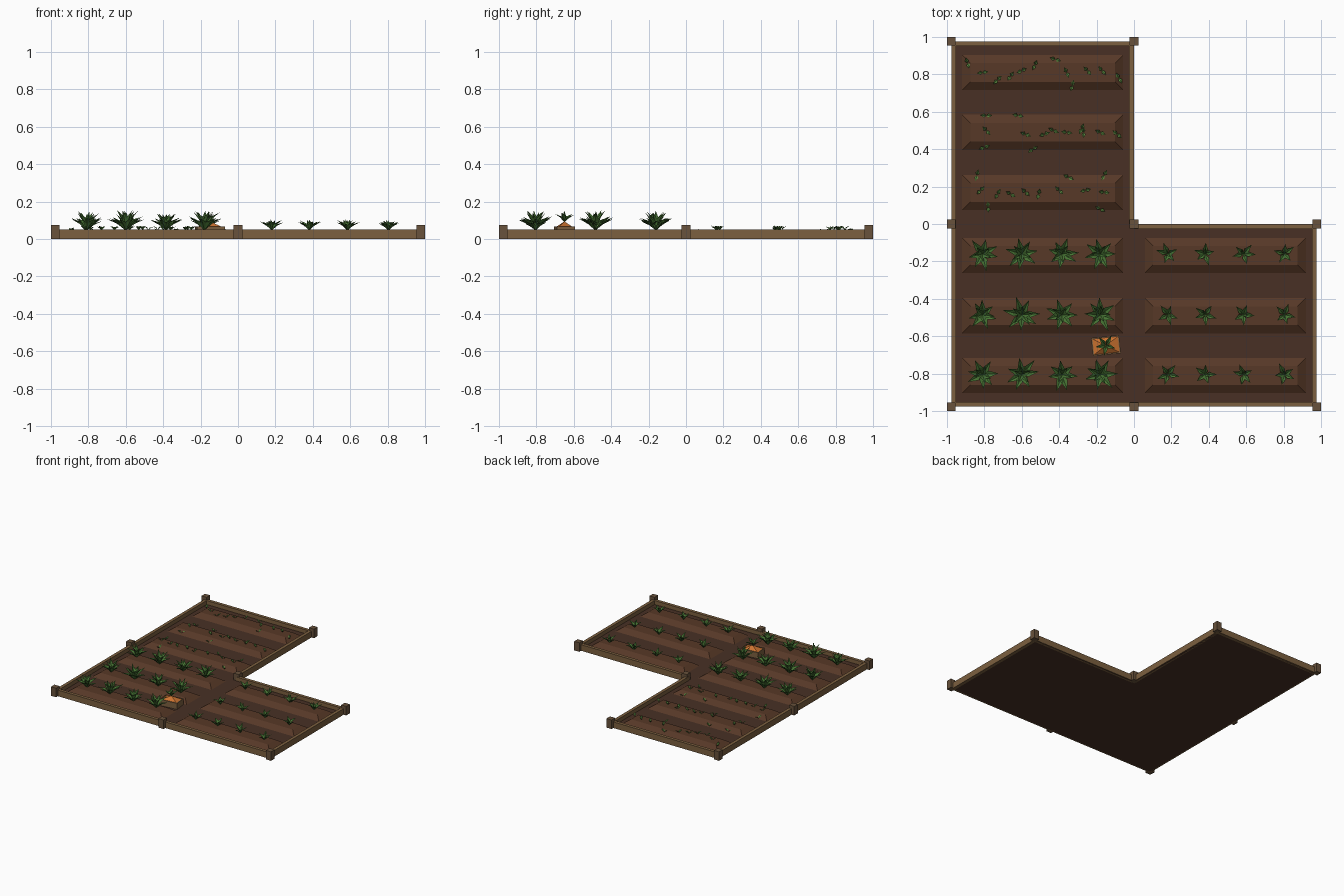
import bpy, bmesh, math, random
from mathutils import Matrix, Vector

if "Cube" in bpy.data.objects:
    bpy.data.objects.remove(bpy.data.objects["Cube"])

random.seed(4)
FLOOR, TOP = 0.018, 0.048
E = 0.977


def material(name, rgb):
    m = bpy.data.materials.new(name)
    m.diffuse_color = (*rgb, 1)
    m.use_nodes = True
    m.node_tree.nodes["Principled BSDF"].inputs["Base Color"].default_value = m.diffuse_color
    return m


WOOD = material("rail wood", (0.20, 0.115, 0.05))
POST = material("post wood", (0.14, 0.085, 0.045))
SOIL = material("soil", (0.065, 0.03, 0.018))
RIDGE = material("ridge soil", (0.095, 0.04, 0.02))
LEAF = material("leaf", (0.065, 0.18, 0.035))
SPROUT = material("sprout", (0.09, 0.22, 0.045))
ORANGE = material("orange produce", (0.60, 0.17, 0.03))


def finish(name, bm, mat):
    bmesh.ops.recalc_face_normals(bm, faces=bm.faces)
    me = bpy.data.meshes.new(name)
    bm.to_mesh(me)
    bm.free()
    me.materials.append(mat)
    ob = bpy.data.objects.new(name, me)
    bpy.context.collection.objects.link(ob)
    return ob


def add_box(bm, x0, x1, y0, y1, z0, z1, inset=0.0):
    """Box whose top face may be inset on all sides."""
    lo = [bm.verts.new(p) for p in ((x0, y0, z0), (x1, y0, z0), (x1, y1, z0), (x0, y1, z0))]
    i = inset
    hi = [bm.verts.new(p) for p in ((x0 + i, y0 + i, z1), (x1 - i, y0 + i, z1),
                                    (x1 - i, y1 - i, z1), (x0 + i, y1 - i, z1))]
    bm.faces.new(lo[::-1])
    bm.faces.new(hi)
    for k in range(4):
        n = (k + 1) % 4
        bm.faces.new((lo[k], lo[n], hi[n], hi[k]))


# L-shaped soil bed
bm = bmesh.new()
outline = [(-E, -E), (E, -E), (E, -0.005), (-0.005, -0.005), (-0.005, E), (-E, E)]
base = bm.faces.new([bm.verts.new((x * 0.99, y * 0.99, 0)) for x, y in outline])
top = bmesh.ops.extrude_face_region(bm, geom=[base])
bmesh.ops.translate(bm, vec=(0, 0, FLOOR),
                    verts=[v for v in top["geom"] if isinstance(v, bmesh.types.BMVert)])
finish("soil_bed", bm, SOIL)

# planting ridges
bm = bmesh.new()
for y in (-0.81, -0.49, -0.168, 0.168, 0.49, 0.81):
    add_box(bm, -0.925, -0.052, y - 0.1, y + 0.1, FLOOR - 0.004, TOP, 0.05)
    if y < 0:
        add_box(bm, 0.052, 0.925, y - 0.1, y + 0.1, FLOOR - 0.004, TOP, 0.05)
finish("soil_ridges", bm, RIDGE)

# border rails
bm = bmesh.new()
T = 0.026
for x0, x1, y0, y1 in ((-E, E, -E, -E + T), (-E, -E + T, -E, E), (-E, 0, E - T, E),
                       (-T, 0, 0, E), (0, E, -T, 0), (E - T, E, -E, 0)):
    add_box(bm, x0, x1, y0, y1, 0, 0.05)
finish("border_rails", bm, WOOD)

# corner and middle posts
bm = bmesh.new()
for x, y in ((-E, -E), (0, -E), (E, -E), (E, 0), (0, 0), (0, E), (-E, E), (-E, 0)):
    add_box(bm, x - 0.023, x + 0.023, y - 0.023, y + 0.023, 0, 0.074)
finish("posts", bm, POST)


def add_leaf(bm, origin, azim, elev, length, width):
    """Folded pointed leaf with a slight droop towards the tip."""
    turn = Matrix.Rotation(azim, 4, "Z")

    def at(r, side, lift):
        p = Vector((r * length * math.cos(elev) - lift * math.sin(elev), side * width / 2,
                    r * length * math.sin(elev) + lift * math.cos(elev)))
        return bm.verts.new(Vector(origin) + turn @ p)
    root, mid, tip = at(0, 0, 0), at(0.5, 0, 0.04 * length), at(1, 0, -0.03 * length)
    for s in (-1, 1):
        edge = at(0.48, s, 0.14 * length)
        for a, b in ((root, mid), (mid, tip)):
            bm.faces.new((a, b, edge) if s > 0 else (b, a, edge))


def add_plant(bm, origin, rings):
    """rings: (leaf count, elevation in degrees, length, width)"""
    for count, elev, length, width in rings:
        start = random.uniform(0, 6.28)
        for k in range(count):
            add_leaf(bm, origin, start + (k + random.uniform(-0.2, 0.2)) * math.tau / count,
                     math.radians(elev + random.uniform(-6, 6)),
                     length * random.uniform(0.9, 1.1), width)


# large crops, front left
bm = bmesh.new()
for y in (-0.16, -0.485, -0.805):
    for x, s in ((-0.81, 0.97), (-0.60, 1.06), (-0.385, 0.93), (-0.18, 1.0)):
        add_plant(bm, (x, y, TOP - 0.002),
                  ((7, 38, 0.108 * s, 0.037), (5, 62, 0.108 * s, 0.032)))
finish("large_crops", bm, LEAF)

# medium crops, front right
bm = bmesh.new()
for y in (-0.16, -0.485, -0.805):
    for x in (0.18, 0.38, 0.585, 0.805):
        add_plant(bm, (x, y, TOP - 0.002), ((5, 40, 0.075, 0.027), (1, 68, 0.06, 0.022)))
finish("medium_crops", bm, LEAF)

# seedlings, back left: hundredths of a unit as x, y pairs per ridge
SEEDS = {0.81: [(-89, 86), (-81, 81), (-73, 77), (-66, 79), (-60, 82), (-53, 85), (-42, 88), (-36, 81),
                (-33, 74), (-25, 82), (-17, 82), (-8, 78)],
         0.49: [(-79, 58), (-79, 50), (-80, 41), (-62, 58), (-58, 48), (-54, 40), (-48, 48), (-43, 50),
                (-36, 49), (-28, 51), (-27, 49), (-18, 49), (-9, 48)],
         0.168: [(-84, 26), (-82, 18), (-78, 9), (-73, 16), (-66, 16), (-58, 17), (-51, 16), (-40, 18),
                 (-35, 25), (-26, 18), (-16, 26), (-16, 17), (-18, 8)]}
bm = bmesh.new()
for row, spots in SEEDS.items():
    for px, py in spots:
        x, y = px / 100, py / 100
        edge = min(0.1 - abs(y - row), x + 0.925, -0.052 - x)
        z = FLOOR + (TOP - FLOOR) * max(0, min(1, edge / 0.05))
        a = random.uniform(0, math.tau)
        for k in (0, 1):
            add_leaf(bm, (x, y, z), a + k * math.pi, math.radians(random.uniform(30, 42)), 0.037, 0.021)
finish("seedlings", bm, SPROUT)

# crate standing on the path
place = Matrix.Translation((-0.15, -0.65, 0)) @ Matrix.Rotation(math.radians(6), 4, "Z")
bm = bmesh.new()
W, D, H, t = 0.075, 0.049, 0.068, 0.007
for x0, x1, y0, y1 in ((-W, W, -D, -D + t), (-W, W, D - t, D), (-W, -W + t, -D + t, D - t),
                       (W - t, W, -D + t, D - t)):
    add_box(bm, x0, x1, y0, y1, FLOOR - 0.003, H)
finish("crate_walls", bm, WOOD).matrix_world = place

# heaped produce in the crate
bm = bmesh.new()
ring = [bm.verts.new((x, y, 0.062)) for x, y in ((-W + t, -D + t), (W - t, -D + t), (W - t, D - t), (-W + t, D - t))]
peak = bm.verts.new((0, 0, 0.094))
bm.faces.new(ring[::-1])
for k in range(4):
    bm.faces.new((ring[k], ring[(k + 1) % 4], peak))
finish("produce_heap", bm, ORANGE).matrix_world = place

# leafy tops on the heap
bm = bmesh.new()
add_plant(bm, (0, 0, 0.09), ((5, 40, 0.07, 0.025), (1, 70, 0.06, 0.02)))
finish("produce_leaves", bm, LEAF).matrix_world = place
